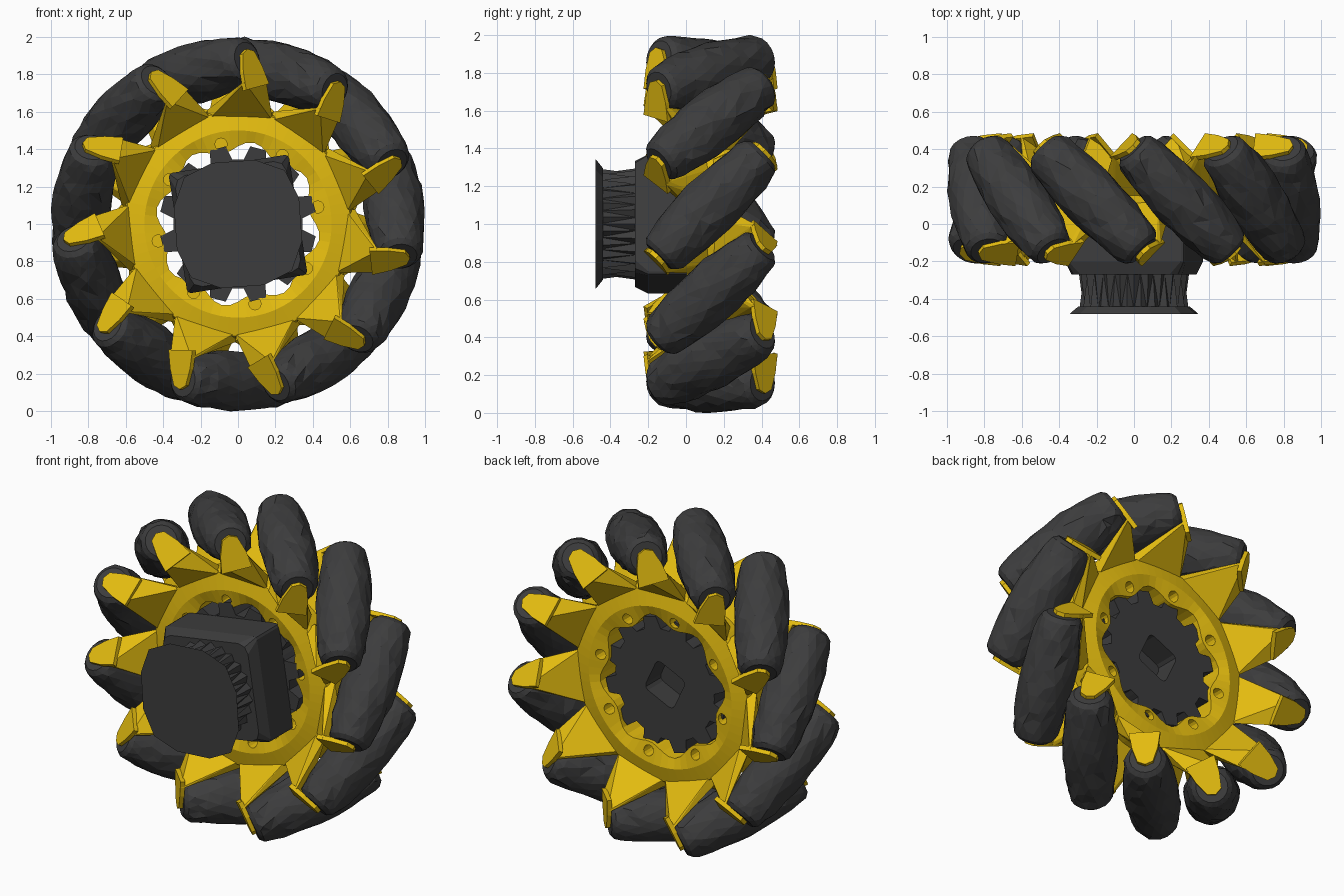
import bpy, bmesh, math, random
from mathutils import Vector

if "Cube" in bpy.data.objects:
    bpy.data.objects.remove(bpy.data.objects["Cube"])

random.seed(4)
COUNT, PHASE = 11, 105          # rollers and angle of the first one
MID, R, HALF = 0.13, 0.838, 0.388  # wheel mid-plane, roller pitch radius, roller half length


def material(name, rgb):
    m = bpy.data.materials.new(name)
    m.diffuse_color = (*rgb, 1)
    m.use_nodes = True
    m.node_tree.nodes["Principled BSDF"].inputs["Base Color"].default_value = m.diffuse_color
    return m


DARK = material("dark_rubber", (0.046, 0.046, 0.047))
YELLOW = material("yellow_plastic", (0.77, 0.50, 0.005))


def finish(name, bm, mat):
    bmesh.ops.recalc_face_normals(bm, faces=bm.faces)
    me = bpy.data.meshes.new(name)
    bm.to_mesh(me)
    bm.free()
    me.materials.append(mat)
    ob = bpy.data.objects.new(name, me)
    bpy.context.collection.objects.link(ob)
    return ob


def polar(deg, r, y):
    a = math.radians(deg)
    return Vector((r * math.cos(a), y, 1 + r * math.sin(a)))


def skin(bm, rings, closed=False, caps=True):
    """Bridge a list of point loops with quads."""
    vs = [[bm.verts.new(p) for p in ring] for ring in rings]
    n = len(vs[0])
    for i in range(len(vs) if closed else len(vs) - 1):
        a, b = vs[i], vs[(i + 1) % len(vs)]
        for j in range(n):
            bm.faces.new((a[j], a[(j + 1) % n], b[(j + 1) % n], b[j]))
    if caps and not closed:
        bm.faces.new(vs[0])
        bm.faces.new(vs[-1])


def hull(bm, pts):
    vs = [bm.verts.new(p) for p in pts]
    res = bmesh.ops.convex_hull(bm, input=vs)
    bmesh.ops.delete(bm, geom=[v for v in res["geom_interior"] if isinstance(v, bmesh.types.BMVert)],
                     context='VERTS')


def cut(ob, cutter):
    mod = ob.modifiers.new("cut", 'BOOLEAN')
    mod.object = cutter
    mod.operation = 'DIFFERENCE'
    mod.solver = 'EXACT'
    cutter.hide_render = True
    cutter.hide_set(True)


def frame(deg):
    a = math.radians(deg)
    radial = Vector((math.cos(a), 0, math.sin(a)))
    tangent = Vector((-math.sin(a), 0, math.cos(a)))
    y = Vector((0, 1, 0))
    return radial, (tangent + y).normalized(), (tangent - y).normalized()


# Barrel rollers with a rough, faceted surface, slanted 45 degrees
def roller(deg, index):
    radial, axis, side = frame(deg)
    center = polar(deg, R, MID)
    stations = [(-HALF, 0.092), (-0.365, 0.117)]
    stations += [(t, 1 - math.hypot(R, t * 0.707)) for t in
                 (-0.32, -0.25, -0.17, -0.085, 0, 0.085, 0.17, 0.25, 0.32)]
    stations += [(0.365, 0.117), (HALF, 0.092)]
    rings = []
    for i, (t, rad) in enumerate(stations):
        rough = abs(t) < 0.34
        ring = []
        for k in range(18):
            a = math.tau * (k + 0.5 * (i % 2)) / 18
            rr = rad + (random.uniform(-0.009, 0.004) if rough else 0)
            tt = t + (random.uniform(-0.025, 0.025) if rough else 0)
            ring.append(center + axis * tt + (radial * math.cos(a) + side * math.sin(a)) * rr)
        rings.append(ring)
    bm = bmesh.new()
    skin(bm, rings)
    bmesh.ops.triangulate(bm, faces=[f for f in bm.faces if len(f.verts) == 4])
    finish(f"roller_{index}", bm, DARK)


# Bracket holding one roller end: s = -1 front, s = 1 back
def bracket(deg, s, index):
    radial, axis, side = frame(deg)
    center = polar(deg, R, MID)

    def plate(d, b, r):
        return center + axis * (s * d) + side * b + radial * (r - R)

    bm = bmesh.new()
    # end plate
    hull(bm, [plate(d, b, r) for d in (0.385, 0.412)
              for b, r in ((-0.09, 0.68), (0.09, 0.68), (-0.075, 0.78), (0.075, 0.78),
                           (-0.045, 0.87), (0.045, 0.87), (0, 0.89))])
    # gusset down to the rim
    a = deg + s * 17.7
    foot = [polar(a + s * 16, 0.58, MID + s * 0.085), polar(a - s * 18, 0.58, MID + s * 0.085),
            polar(a - s * 18, 0.63, MID + s * 0.05),
            polar(a + s * 10, 0.57, MID - s * 0.03), polar(a - s * 10, 0.57, MID - s * 0.03)]
    hull(bm, foot + [plate(d, b, r) for d in (0.385, 0.412) for b, r in ((-0.08, 0.75), (0.085, 0.72))])
    finish(f"{'front' if s < 0 else 'back'}_bracket_{index}", bm, YELLOW)


for i in range(COUNT):
    deg = PHASE + i * 360 / COUNT
    roller(deg, i)
    for s in (-1, 1):
        bracket(deg, s, i)

# Rim with a scalloped bore and bevelled faces
bm = bmesh.new()
rings = []
for k in range(64):
    deg = k * 360 / 64
    bore = 0.412 - 0.03 * math.cos(math.radians(8 * (deg + 78)))
    section = [(bore, 0.105), (0.50, 0.128), (0.60, 0.105), (0.61, 0.08)]
    section += [(r, -y) for r, y in reversed(section)]
    rings.append([polar(deg, r, MID + y) for r, y in section])
skin(bm, rings, closed=True)
rim = finish("rim", bm, YELLOW)

# Blind bolt holes in both faces of the rim
bm = bmesh.new()
for k in range(8):
    for y0, y1 in ((-0.2, 0.09), (0.17, 0.5)):
        skin(bm, [[polar(k * 45 - 78, 0.435, y) + Vector((0.033 * math.cos(math.tau * j / 12), 0,
                   0.033 * math.sin(math.tau * j / 12))) for j in range(12)] for y in (y0, y1)])
cut(rim, finish("bolt_hole_cutter", bm, YELLOW))


def rounded_square(half, chamfer, turn, y):
    t = math.radians(turn)
    pts = []
    for q in range(4):
        for u, v in ((half, half - chamfer), (half - chamfer * 0.3, half - chamfer * 0.3),
                     (half - chamfer, half)):
            a = t + q * math.pi / 2
            pts.append(Vector((u * math.cos(a) - v * math.sin(a), y, 1 + u * math.sin(a) + v * math.cos(a))))
    return pts


# Front cap of the hub
bm = bmesh.new()
skin(bm, [rounded_square(0.335, 0.22, 4, -0.48), rounded_square(0.33, 0.22, 4, -0.473),
          rounded_square(0.29, 0.19, 4, -0.44)])
finish("hub_cap", bm, DARK)

# Neck with triangular ribs
bm = bmesh.new()
skin(bm, [[polar(k * 7.5, 0.295 if (k + i) % 2 else 0.268, y) for k in range(48)]
          for i, y in enumerate((-0.46, -0.26))])
bmesh.ops.triangulate(bm, faces=[f for f in bm.faces if len(f.verts) == 4])
finish("hub_neck", bm, DARK)

# Square hub body
bm = bmesh.new()
skin(bm, [rounded_square(0.30, 0.06, 9, -0.27), rounded_square(0.325, 0.02, 9, -0.2),
          rounded_square(0.325, 0.02, 9, 0.02)])
finish("hub_body", bm, DARK)

# Toothed disc that drives the rim
bm = bmesh.new()
teeth = [(0, 0.345), (5, 0.345), (9, 0.42), (21, 0.42), (25, 0.345)]
skin(bm, [[polar(q * 30 + a, r, y) for q in range(12) for a, r in teeth] for y in (0.02, 0.21)])
disc = finish("drive_disc", bm, DARK)

# Shaft socket in the back of the disc
bm = bmesh.new()
skin(bm, [rounded_square(0.11, 0.03, 25, y) for y in (0.06, 0.4)])
cut(disc, finish("socket_cutter", bm, DARK))
